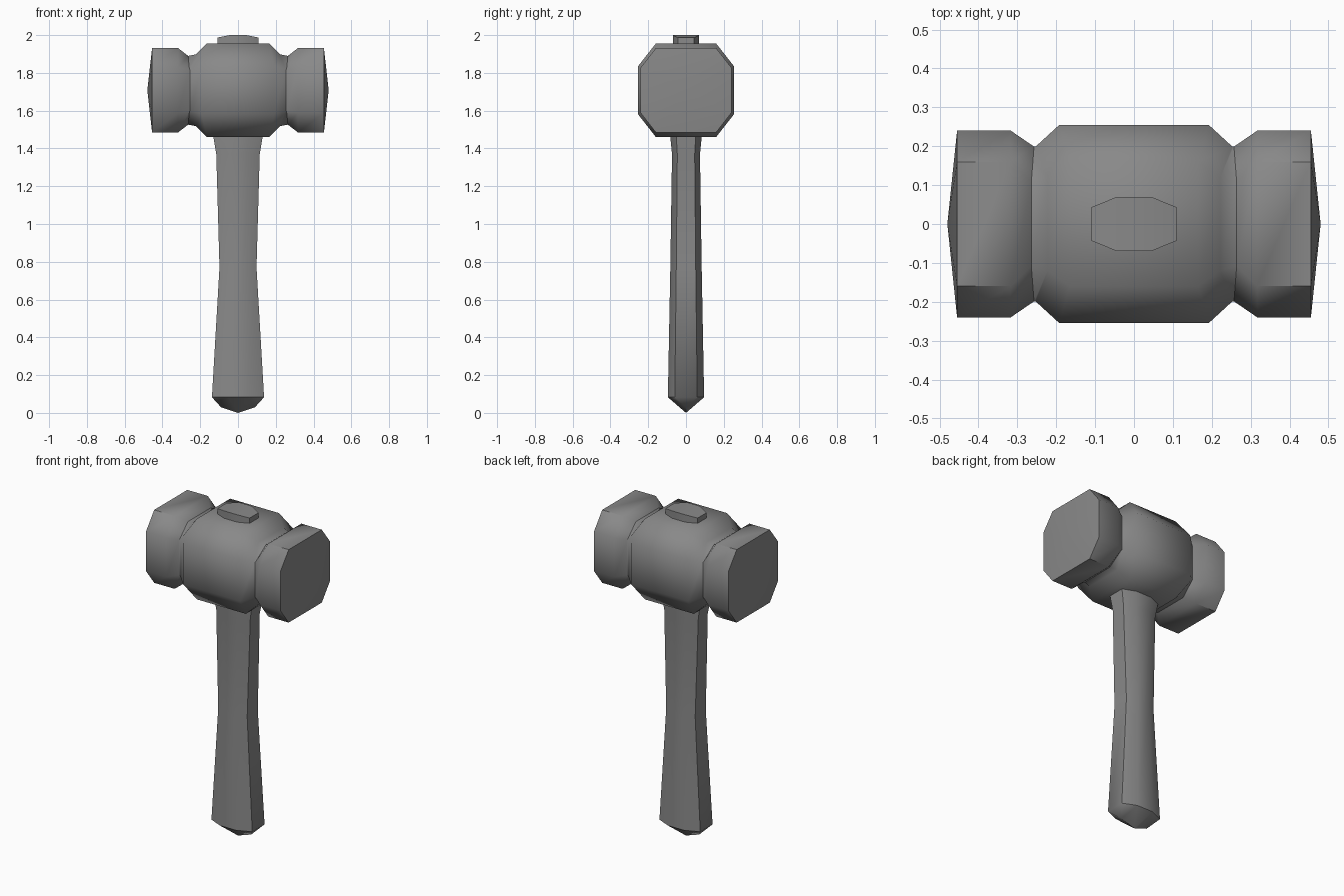
import bpy, bmesh, math

cube = bpy.data.objects.get("Cube")
if cube:
    bpy.data.objects.remove(cube, do_unlink=True)

grey = bpy.data.materials.new("plain_grey")
grey.use_nodes = True
colour = (0.25, 0.25, 0.25, 1)
grey.diffuse_color = colour
grey.node_tree.nodes["Principled BSDF"].inputs["Base Color"].default_value = colour


def finish(name, bm):
    bmesh.ops.recalc_face_normals(bm, faces=bm.faces)
    mesh = bpy.data.meshes.new(name)
    bm.to_mesh(mesh)
    bm.free()
    mesh.materials.append(grey)
    obj = bpy.data.objects.new(name, mesh)
    bpy.context.collection.objects.link(obj)
    bpy.ops.object.select_all(action='DESELECT')
    obj.select_set(True)
    bpy.context.view_layer.objects.active = obj
    bpy.ops.object.shade_smooth_by_angle(angle=math.radians(48))
    return obj


def bridge(bm, a, b):
    n = len(a)
    for i in range(n):
        j = (i + 1) % n
        bm.faces.new((a[i], a[j], b[j], b[i]))


# Hammer head: octagonal rings lofted along x, each with a domed end
MID_Z = 1.708


def head_ring(bm, sign, side_x, top_x, width, flat, height, side_h):
    quarter = [(side_x, width, side_h), (top_x, flat, height)]
    pts = quarter + [(x, -y, z) for x, y, z in reversed(quarter)]
    pts += [(x, -y, -z) for x, y, z in pts]
    return [bm.verts.new((sign * x, y, MID_Z + z)) for x, y, z in pts]


# side x, top x, half width, half flat width, half height, side half height
profile = [
    (0.455, 0.455, 0.24, 0.16, 0.223, 0.12),
    (0.317, 0.317, 0.24, 0.16, 0.223, 0.12),
    (0.257, 0.264, 0.199, 0.108, 0.182, 0.108),
    (0.253, 0.222, 0.199, 0.12, 0.19, 0.11),
    (0.192, 0.165, 0.255, 0.16, 0.247, 0.126),
]
bm = bmesh.new()
rings = [head_ring(bm, 1, *p) for p in profile]
rings += [head_ring(bm, -1, *p) for p in reversed(profile)]
for a, b in zip(rings, rings[1:]):
    bridge(bm, a, b)
for ring, x in ((rings[0], 0.48), (rings[-1], -0.48)):
    apex = bm.verts.new((x, 0, MID_Z))
    for i in range(8):
        bm.faces.new((ring[i], ring[(i + 1) % 8], apex))
finish("hammer_head", bm)


# Handle: flattened octagon lofted upwards, through the head to the top tenon
def handle_ring(bm, z, half_x, half_y, crown=0):
    quarter = [(half_x, half_y * 0.62, z), (half_x * 0.4, half_y, z + crown)]
    pts = quarter + [(-x, y, h) for x, y, h in reversed(quarter)]
    pts += [(-x, -y, h) for x, y, h in pts]
    return [bm.verts.new(p) for p in pts]


bm = bmesh.new()
rings = [handle_ring(bm, *p) for p in (
    (0.083, 0.138, 0.096),
    (0.77, 0.098, 0.083),
    (1.37, 0.115, 0.074),
    (1.46, 0.13, 0.083),
    (1.95, 0.109, 0.07),
    (1.987, 0.109, 0.07, 0.013))]
for a, b in zip(rings, rings[1:]):
    bridge(bm, a, b)

# Crowned tenon top
t = rings[-1]
for ids in ((0, 1, 6, 7), (1, 2, 5, 6), (2, 3, 4, 5)):
    bm.faces.new([t[i] for i in ids])

# Ridged butt of the handle
r = rings[0]
right, tip, left = [bm.verts.new(p) for p in
                    ((0.09, 0, 0.03), (0, 0, 0), (-0.09, 0, 0.03))]
for tri in ((r[7], r[0], right), (r[0], r[1], right), (r[1], tip, right),
            (r[1], r[2], tip), (r[2], left, tip), (r[2], r[3], left),
            (r[3], r[4], left), (r[4], r[5], left), (r[5], tip, left),
            (r[5], r[6], tip), (r[6], right, tip), (r[6], r[7], right)):
    bm.faces.new(tri)
finish("handle", bm)
